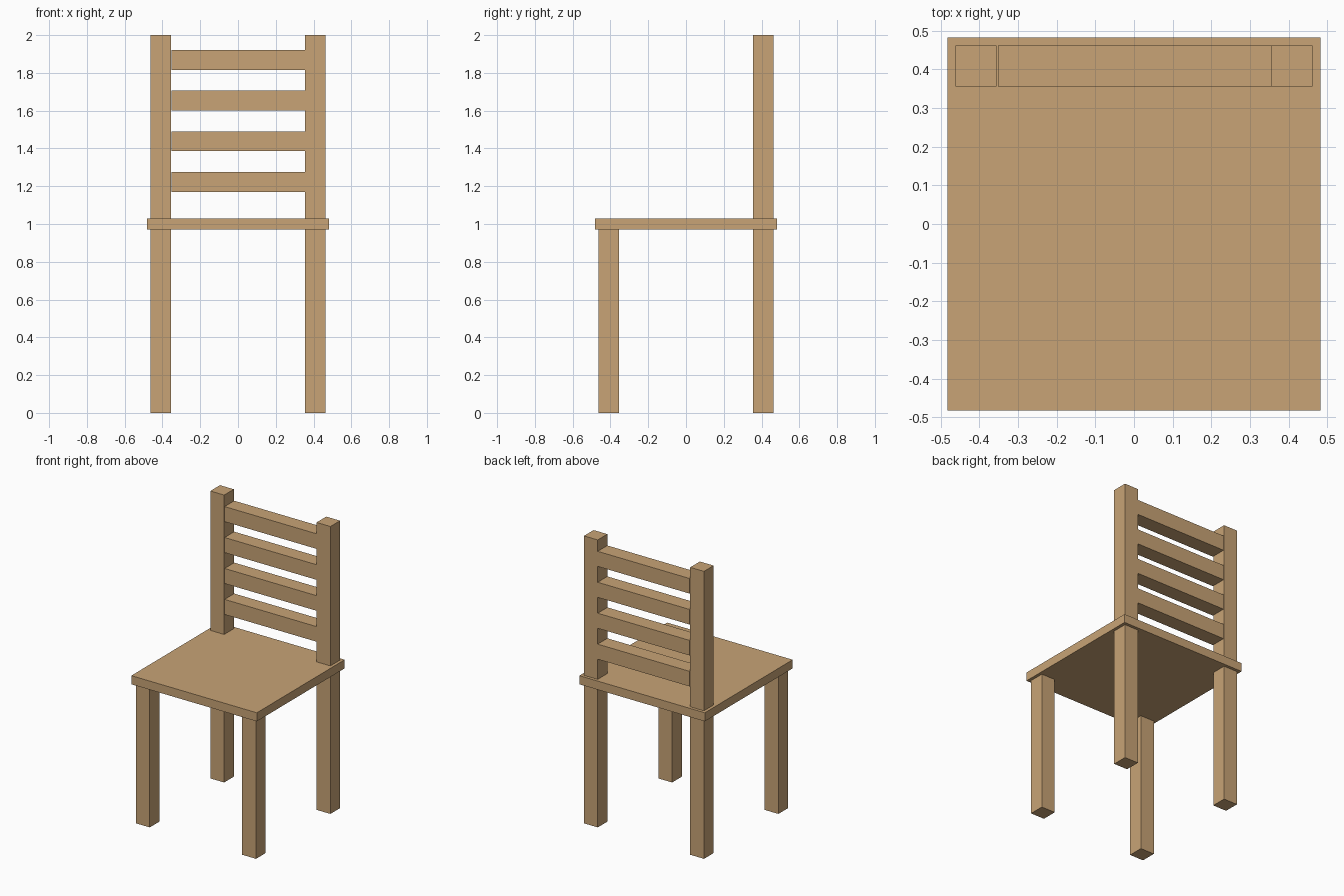
import bpy, bmesh

if "Cube" in bpy.data.objects:
    bpy.data.objects.remove(bpy.data.objects["Cube"])

wood = bpy.data.materials.new("wood")
wood.diffuse_color = (0.58, 0.37, 0.18, 1)
wood.use_nodes = True
wood.node_tree.nodes["Principled BSDF"].inputs["Base Color"].default_value = wood.diffuse_color

IN, OUT = 0.356, 0.462      # inner and outer faces of legs and posts
SEAT, Z0, Z1, TOP = 0.483, 0.97, 1.03, 2.0


def prism(name, profile, y0, y1):
    """Extrude an XZ outline from y0 to y1."""
    bm = bmesh.new()
    face = bm.faces.new([bm.verts.new((x, y0, z)) for x, z in profile])
    ext = bmesh.ops.extrude_face_region(bm, geom=[face], use_keep_orig=True)
    verts = [g for g in ext["geom"] if isinstance(g, bmesh.types.BMVert)]
    bmesh.ops.translate(bm, verts=verts, vec=(0, y1 - y0, 0))
    bmesh.ops.recalc_face_normals(bm, faces=bm.faces)
    mesh = bpy.data.meshes.new(name)
    bm.to_mesh(mesh)
    bm.free()
    mesh.materials.append(wood)
    obj = bpy.data.objects.new(name, mesh)
    bpy.context.collection.objects.link(obj)
    return obj


def box(name, x0, x1, y0, y1, z0, z1):
    return prism(name, [(x0, z0), (x1, z0), (x1, z1), (x0, z1)], y0, y1)


# Seat board
box("seat", -SEAT, SEAT, -SEAT, SEAT, Z0, Z1)

# Four legs
for side, sx in (("left", -1), ("right", 1)):
    x0, x1 = sorted((sx * IN, sx * OUT))
    box(f"front_leg_{side}", x0, x1, -OUT, -IN, 0, Z0)
    box(f"back_leg_{side}", x0, x1, IN, OUT, 0, Z0)

# Plain left back post
box("back_post_left", -OUT, -IN, IN, OUT, Z1, TOP)

# Right back post with four slats in one comb outline, ending just short of the left post
comb = [(OUT, TOP), (OUT, Z1), (IN, Z1)]
for i in range(4):
    z = 1.17 + i * 0.2153
    comb += [(IN, z), (-0.352, z), (-0.352, z + 0.105), (IN, z + 0.105)]
comb.append((IN, TOP))
prism("back_post_right_with_slats", comb, IN, OUT)
